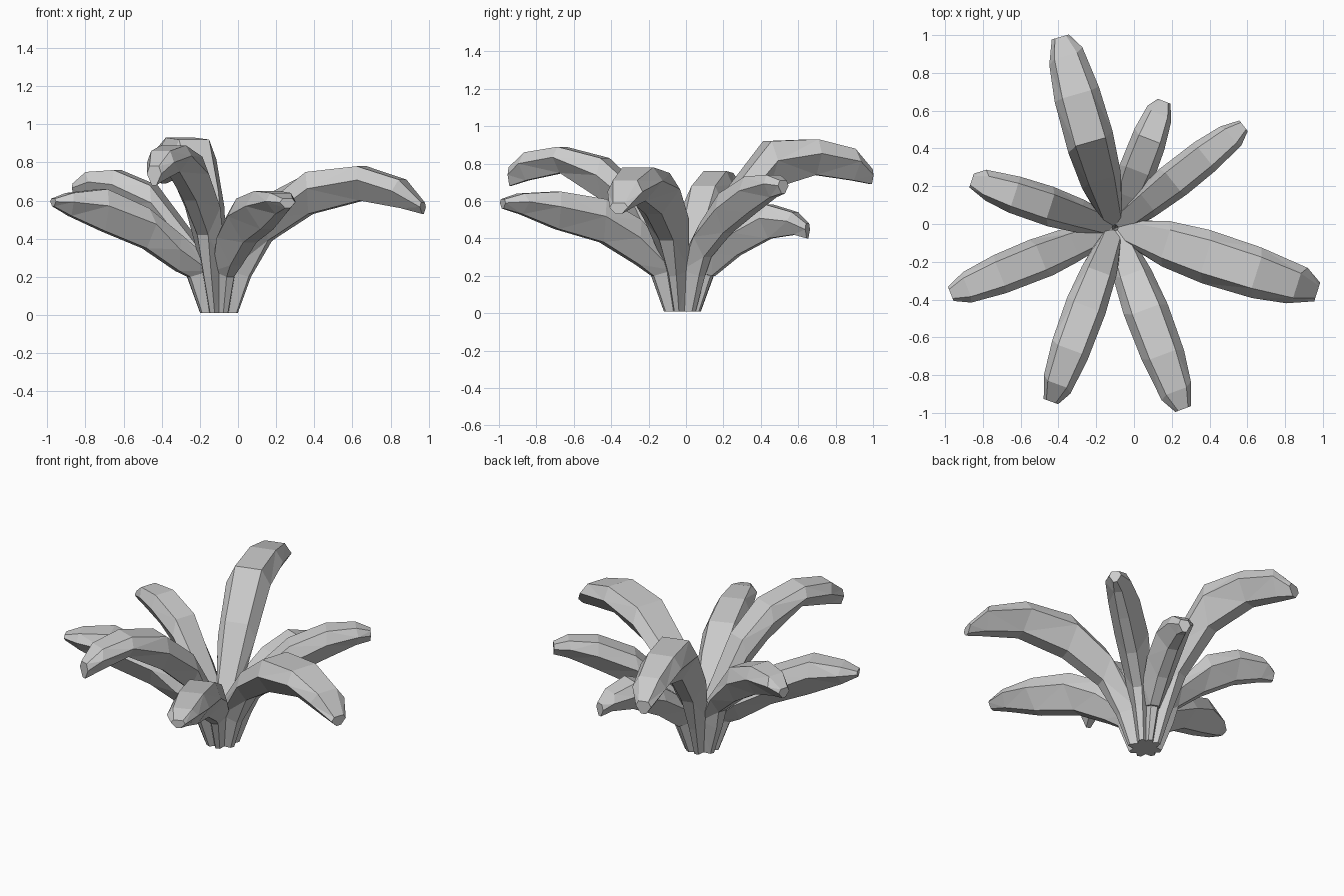
import bpy
import bmesh
import random
from mathutils import Vector

random.seed(4)
cube = bpy.data.objects.get("Cube")
if cube:
    bpy.data.objects.remove(cube, do_unlink=True)

# Single flat grey for the whole plant
grey = bpy.data.materials.new("leaf_grey")
grey.use_nodes = True
colour = (0.6, 0.6, 0.6, 1.0)
grey.diffuse_color = colour
grey.node_tree.nodes["Principled BSDF"].inputs["Base Color"].default_value = colour

CROWN = Vector((-0.1, -0.02))
STATIONS = (0.25, 0.45, 0.7, 0.9, 1.0)
WIDTHS = (0.08, 0.13, 0.21, 0.245, 0.235, 0.185, 0.09)


def section(direction, upper, lower, width):
    """Six-sided cross-section between an upper and a lower profile point."""
    side = Vector((-direction.y, direction.x, 0))
    top = Vector((*(CROWN + direction * upper[0]), upper[1]))
    keel = Vector((*(CROWN + direction * lower[0]), lower[1]))
    middle = top.lerp(keel, 0.4)
    ring = [(top, 0.32), (middle, 0.5), (keel, 0.16),
            (keel, -0.16), (middle, -0.5), (top, -0.32)]
    return [centre + side * width * share for centre, share in ring]


def make_leaf(name, tip, breadth, upper_heights, lower_heights):
    reach = Vector(tip) - CROWN
    length = reach.length
    direction = reach.normalized()
    # Short upright stalk, then the arching blade
    upper = [(0.0, 0.01), (0.015, 0.25)]
    lower = [(0.10, 0.01), (0.17, 0.2)]
    upper += [(length * t, z) for t, z in zip(STATIONS, upper_heights)]
    lower += [(length * t, z) for t, z in zip(STATIONS, lower_heights)]

    bm = bmesh.new()
    rings = []
    for i, (u, l, w) in enumerate(zip(upper, lower, WIDTHS)):
        points = section(direction, u, l, w * (breadth if i > 1 else 1))
        if 1 < i < len(WIDTHS) - 1:
            # Slight unevenness along the blade
            shift = direction * random.uniform(-0.03, 0.03)
            points[1] += shift.to_3d()
            points[4] -= shift.to_3d()
        rings.append([bm.verts.new(p) for p in points])
    for a, b in zip(rings, rings[1:]):
        for k in range(len(a)):
            n = (k + 1) % len(a)
            bm.faces.new((a[k], a[n], b[n], b[k]))
    bm.faces.new(rings[0])
    bm.faces.new(rings[-1])
    bmesh.ops.triangulate(bm, faces=bm.faces[:], quad_method='SHORT_EDGE')
    bmesh.ops.recalc_face_normals(bm, faces=bm.faces[:])

    mesh = bpy.data.meshes.new(name)
    bm.to_mesh(mesh)
    bm.free()
    mesh.materials.append(grey)
    leaf = bpy.data.objects.new(name, mesh)
    bpy.context.collection.objects.link(leaf)


# Each leaf: tip position, breadth, heights of ridge and of keel
make_leaf("back_tall_leaf", (-0.39, 0.99), 1.05,
          (.66, .92, .93, .88, .77), (.42, .66, .74, .71, .69))
make_leaf("back_small_leaf", (0.16, 0.65), 0.8,
          (.40, .51, .58, .54, .48), (.20, .31, .40, .42, .40))
make_leaf("back_left_leaf", (0.58, 0.52), 0.8,
          (.48, .64, .73, .74, .71), (.30, .43, .54, .62, .64))
make_leaf("left_leaf", (0.97, -0.36), 1.15,
          (.58, .75, .78, .71, .59), (.39, .53, .60, .56, .53))
make_leaf("front_left_leaf", (0.26, -0.98), 0.97,
          (.50, .61, .65, .64, .61), (.26, .38, .45, .53, .56))
make_leaf("front_right_leaf", (-0.44, -0.94), 0.9,
          (.66, .83, .89, .86, .78), (.42, .60, .75, .71, .68))
make_leaf("right_front_leaf", (-0.97, -0.37), 0.9,
          (.42, .56, .66, .64, .61), (.23, .35, .44, .52, .57))
make_leaf("right_back_leaf", (-0.86, 0.23), 0.85,
          (.48, .68, .76, .75, .69), (.32, .45, .57, .62, .63))
